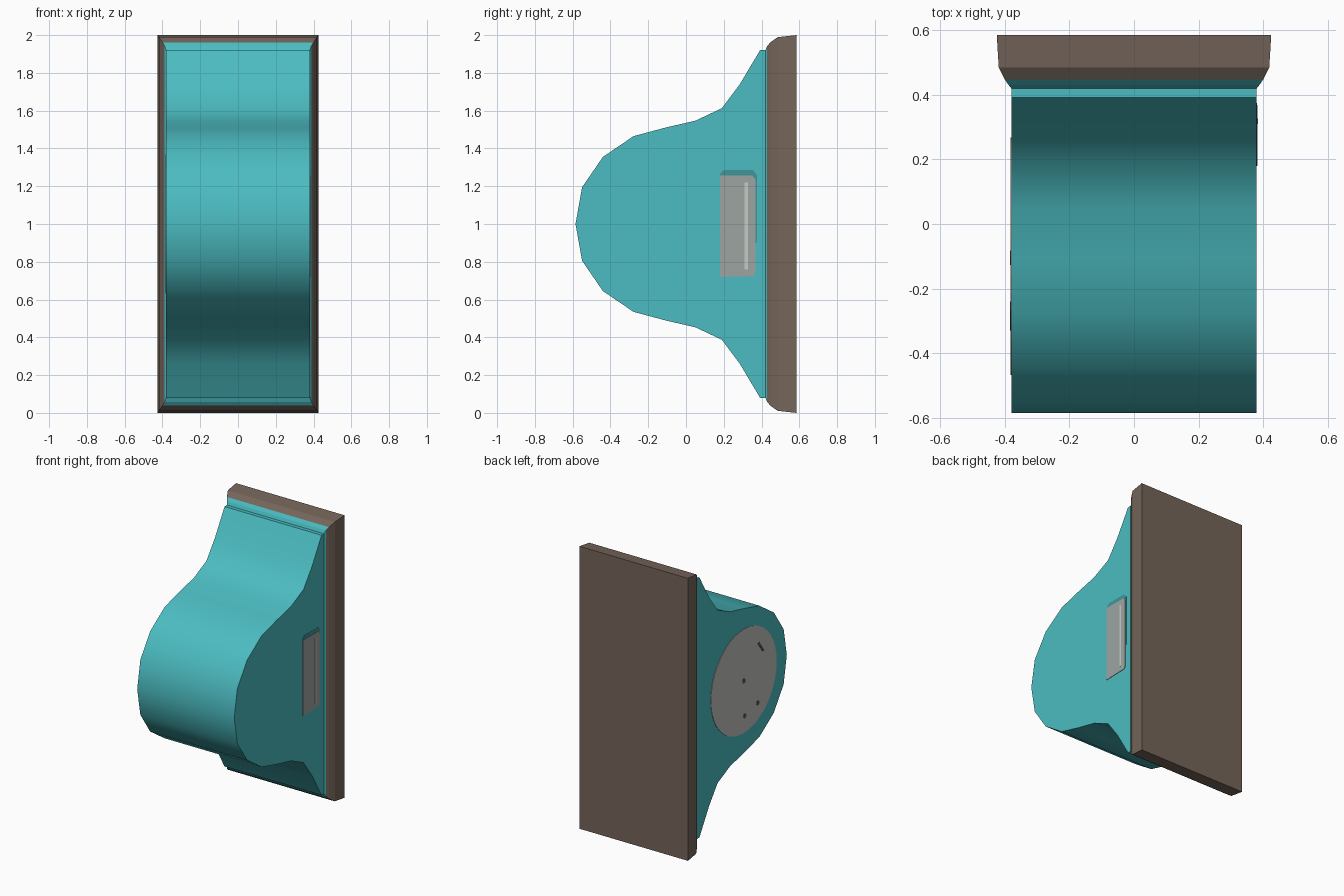
import bpy, bmesh, math

if "Cube" in bpy.data.objects:
    bpy.data.objects.remove(bpy.data.objects["Cube"])


def material(name, rgb):
    def lin(c):
        c /= 255
        return c / 12.92 if c <= 0.04045 else ((c + 0.055) / 1.055) ** 2.4
    m = bpy.data.materials.new(name)
    m.diffuse_color = (*[lin(c) for c in rgb], 1)
    m.use_nodes = True
    m.node_tree.nodes["Principled BSDF"].inputs["Base Color"].default_value = m.diffuse_color
    return m


TEAL = material("teal", (75, 188, 193))
DARK_TEAL = material("dark teal", (64, 150, 153))
BROWN = material("brown", (117, 101, 90))
GREY = material("grey", (158, 165, 161))
LIGHT_GREY = material("light grey", (192, 192, 188))
PALE = material("pale grey", (200, 203, 198))
DARK = material("dark grey", (85, 88, 86))


def finish(bm, name, mats):
    bmesh.ops.recalc_face_normals(bm, faces=bm.faces)
    me = bpy.data.meshes.new(name)
    bm.to_mesh(me)
    bm.free()
    for m in mats:
        me.materials.append(m)
    ob = bpy.data.objects.new(name, me)
    bpy.context.collection.objects.link(ob)
    return ob


def extrude_yz(name, pts, x0, x1, mat):
    """Extrude a (y, z) outline along x."""
    bm = bmesh.new()
    face = bm.faces.new([bm.verts.new((x0, y, z)) for y, z in pts])
    out = bmesh.ops.extrude_face_region(bm, geom=[face])
    for v in out["geom"]:
        if isinstance(v, bmesh.types.BMVert):
            v.co.x = x1
    return finish(bm, name, [mat])


def circle(y, z, r, n):
    return [(y + r * math.cos(2 * math.pi * i / n), z + r * math.sin(2 * math.pi * i / n))
            for i in range(n)]


def rect(y0, y1, z0, z1):
    return [(y0, z0), (y1, z0), (y1, z1), (y0, z1)]


# Bulging body: half profile mirrored about z = 1
half = [(-0.55, 1.195), (-0.44, 1.355), (-0.278, 1.465), (-0.11, 1.51), (0.05, 1.547),
        (0.19, 1.613), (0.285, 1.74), (0.392, 1.92), (0.424, 1.92)]
profile = [(-0.585, 1.0)] + half + [(y, 2 - z) for y, z in reversed(half)]
body = extrude_yz("body", profile, -0.38, 0.38, TEAL)
bpy.context.view_layer.objects.active = body
body.select_set(True)
bpy.ops.object.shade_smooth_by_angle(angle=math.radians(40))

# Back plate: rectangular rings (y, half width, half height), rounded to the front
rings = [(0.42, 0.38, 0.92), (0.43, 0.388, 0.942), (0.447, 0.40, 0.962),
         (0.485, 0.419, 0.989), (0.585, 0.425, 1.0)]
bm = bmesh.new()
loops = [[bm.verts.new((sx * w, y, 1 + sz * h))
          for sx, sz in ((-1, -1), (1, -1), (1, 1), (-1, 1))] for y, w, h in rings]
for a, b in zip(loops, loops[1:]):
    for i in range(4):
        j = (i + 1) % 4
        bm.faces.new((a[i], a[j], b[j], b[i]))
bm.faces.new(loops[0])
bm.faces.new(loops[-1])
for f in bm.faces:
    c = f.calc_center_median()
    top_or_bottom = abs(c.z - 1) > 0.5
    f.material_index = 1 if c.y < 0.43 or (c.y < 0.447 and top_or_bottom) else 0
finish(bm, "back_plate", [BROWN, TEAL])

# Right side: grey panel with a darker surround and a pale strip
extrude_yz("panel_surround", [(0.18, 0.9), (0.375, 0.9), (0.375, 1.26), (0.355, 1.285),
                              (0.20, 1.285), (0.18, 1.265)], 0.379, 0.3815, DARK_TEAL)
extrude_yz("side_panel", [(0.18, 0.72), (0.355, 0.724), (0.368, 0.745), (0.368, 1.235),
                          (0.352, 1.257), (0.18, 1.257)], 0.379, 0.383, GREY)
extrude_yz("panel_strip", rect(0.31, 0.327, 0.76, 1.22), 0.379, 0.3845, PALE)

# Left side: round dial with a hub and small marks
extrude_yz("dial", circle(-0.10, 1.0, 0.368, 40), -0.379, -0.383, LIGHT_GREY)
extrude_yz("dial_hub", circle(-0.10, 1.0, 0.018, 10), -0.379, -0.3845, DARK)
extrude_yz("dial_mark_upper", [(-0.33, 1.13), (-0.31, 1.13), (-0.25, 1.21), (-0.27, 1.215)],
           -0.379, -0.3845, DARK)
for i, (y, z) in enumerate(((-0.257, 0.786), (-0.11, 0.75))):
    extrude_yz(f"dial_mark_lower_{i + 1}", circle(y, z, 0.017, 8), -0.379, -0.3845, DARK)
